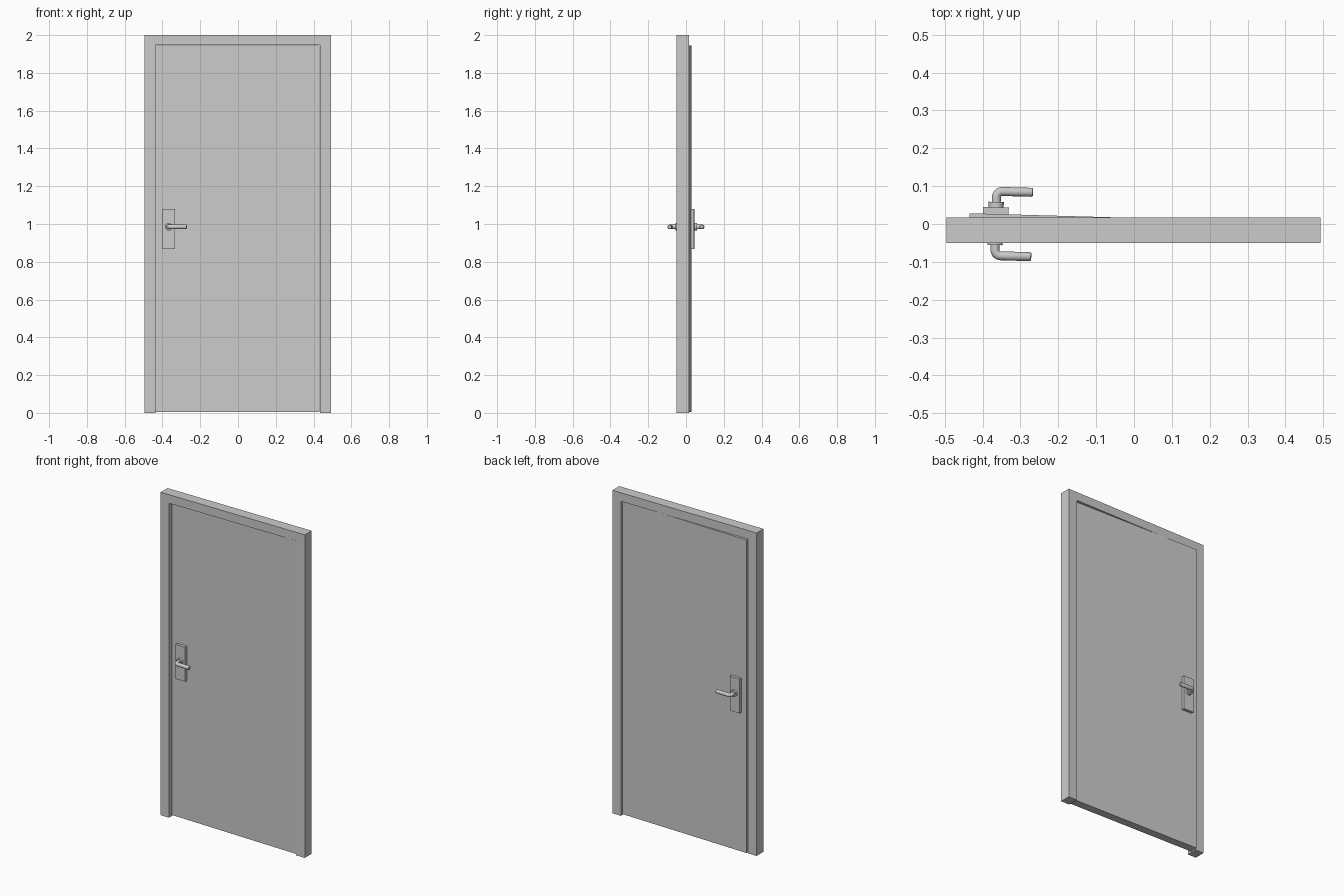
import bpy, bmesh
from math import sin, cos, pi
from mathutils import Matrix, Vector

if "Cube" in bpy.data.objects:
    bpy.data.objects.remove(bpy.data.objects["Cube"])

# Slightly ajar leaf: local origin is the hinge edge on the back face
HINGE = Matrix.Translation((0.432, 0.004, 0)) @ Matrix.Rotation(-0.028, 4, 'Z')
MID_Y = -0.025          # centre plane of the leaf
HANDLE_X = -0.797
HANDLE_Z = 0.985


def finish(name, bm, matrix=Matrix.Identity(4)):
    bm.transform(matrix)
    bmesh.ops.recalc_face_normals(bm, faces=bm.faces)
    mesh = bpy.data.meshes.new(name)
    bm.to_mesh(mesh)
    bm.free()
    ob = bpy.data.objects.new(name, mesh)
    bpy.context.collection.objects.link(ob)
    return ob


def smooth(ob):
    bpy.ops.object.select_all(action='DESELECT')
    ob.select_set(True)
    bpy.context.view_layer.objects.active = ob
    bpy.ops.object.shade_smooth_by_angle()


def box(name, lo, hi, matrix=Matrix.Identity(4)):
    lo, hi = Vector(lo), Vector(hi)
    size = hi - lo
    bm = bmesh.new()
    bmesh.ops.create_cube(bm, size=1)
    bm.transform(Matrix.Translation((lo + hi) / 2) @ Matrix.Diagonal((*size, 1)))
    return finish(name, bm, matrix)


def tube(name, rings, sides, matrix):
    """Sweep circles along a path lying in the xy plane: (x, y, angle, radius)."""
    bm = bmesh.new()
    loops = []
    for x, y, a, r in rings:
        loops.append([bm.verts.new((x - sin(a) * r * cos(t), y + cos(a) * r * cos(t), r * sin(t)))
                      for t in (2 * pi * i / sides for i in range(sides))])
    for p, q in zip(loops, loops[1:]):
        for i in range(sides):
            j = (i + 1) % sides
            bm.faces.new((p[i], p[j], q[j], q[i]))
    bm.faces.new(loops[0])
    bm.faces.new(loops[-1])
    ob = finish(name, bm, matrix)
    smooth(ob)


# Door frame: upside-down U profile pushed through the wall depth
bm = bmesh.new()
outline = [(-0.495, 0), (-0.495, 2), (0.493, 2), (0.493, 0),
           (0.434, 0), (0.434, 1.947), (-0.438, 1.947), (-0.438, 0)]
face = bm.faces.new([bm.verts.new((x, -0.05, z)) for x, z in outline])
ext = bmesh.ops.extrude_face_region(bm, geom=[face])['geom']
bmesh.ops.translate(bm, vec=(0, 0.067, 0),
                    verts=[v for v in ext if isinstance(v, bmesh.types.BMVert)])
finish("door_frame", bm)

# Door leaf
box("door_leaf", (-0.867, -0.05, 0.006), (0, 0, 1.944), HINGE)

# Handle sets, mirrored across the leaf's centre plane
R = 0.0118
BEND = 0.016
ARM = 0.085
for side, s in (("front", -1), ("back", 1)):
    base = HINGE @ Matrix.Translation((HANDLE_X, MID_Y, 0)) @ Matrix.Diagonal((1, s, 1, 1))
    box(side + "_backplate", (-0.0345, 0.024, 0.867), (0.0335, 0.043, 1.08), base)
    at = base @ Matrix.Translation((0, 0, HANDLE_Z))
    tube(side + "_rose", [(0, 0.040, pi / 2, 0.020), (0, 0.057, pi / 2, 0.020)], 24, at)
    # neck, curved elbow, then straight grip with a softened tip
    path = [(0, 0.050, pi / 2, R)]
    for i in range(9):
        a = pi - i / 8 * pi / 2
        path.append((BEND + BEND * cos(a), ARM - BEND + BEND * sin(a), a - pi / 2, R))
    path += [(0.092, ARM, 0, R), (0.095, ARM, 0, R * 0.92), (0.0965, ARM, 0, R * 0.75)]
    tube(side + "_lever", path, 20, at)
